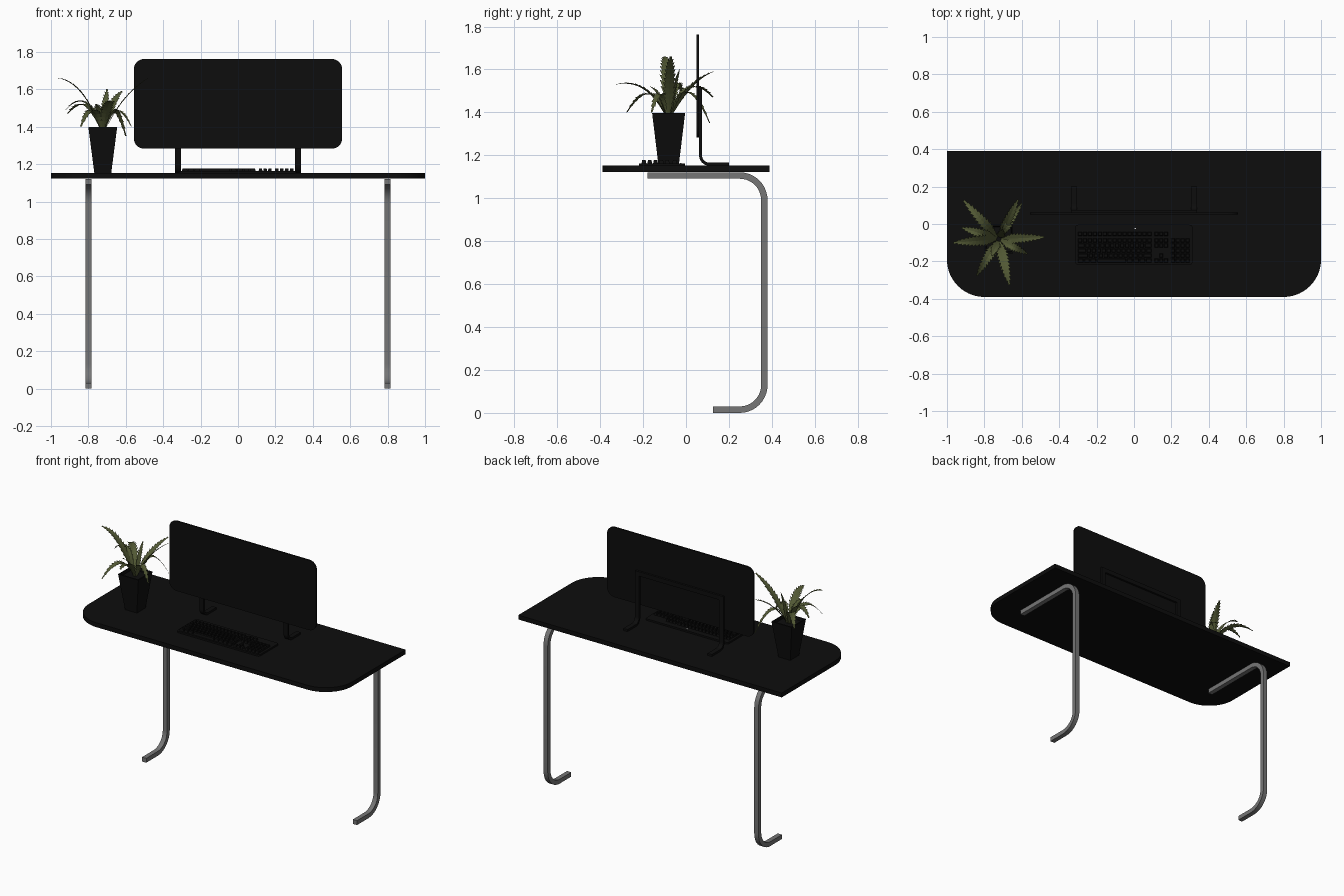
import bpy, bmesh, math
from mathutils import Vector

if "Cube" in bpy.data.objects:
    bpy.data.objects.remove(bpy.data.objects["Cube"])


def mat(name, rgb):
    m = bpy.data.materials.new(name)
    m.diffuse_color = (*rgb, 1)
    m.use_nodes = True
    m.node_tree.nodes["Principled BSDF"].inputs["Base Color"].default_value = m.diffuse_color
    return m


BLACK = mat("matte_black", (0.004, 0.004, 0.004))
STEEL = mat("grey_steel", (0.18, 0.18, 0.18))
GREEN = mat("leaf_green", (0.085, 0.1, 0.035))
LIGHT = mat("pale_light", (0.7, 0.7, 0.7))


def finish(bm, name, material, recalc=True):
    if recalc:
        bmesh.ops.recalc_face_normals(bm, faces=bm.faces)
    me = bpy.data.meshes.new(name)
    bm.to_mesh(me)
    bm.free()
    me.materials.append(material)
    ob = bpy.data.objects.new(name, me)
    bpy.context.collection.objects.link(ob)
    return ob


def smooth(ob):
    bpy.ops.object.select_all(action='DESELECT')
    ob.select_set(True)
    bpy.context.view_layer.objects.active = ob
    bpy.ops.object.shade_smooth_by_angle(angle=math.radians(30))


def prism(bm, pts, direction):
    """Extrude a closed outline of 3D points along a vector."""
    f = bm.faces.new([bm.verts.new(p) for p in pts])
    ret = bmesh.ops.extrude_face_region(bm, geom=[f])
    vs = [g for g in ret["geom"] if isinstance(g, bmesh.types.BMVert)]
    bmesh.ops.translate(bm, verts=vs, vec=direction)


def arc(cx, cy, r, a0, a1, n):
    return [(cx + r * math.cos(math.radians(a0 + (a1 - a0) * i / n)),
             cy + r * math.sin(math.radians(a0 + (a1 - a0) * i / n))) for i in range(n + 1)]


def round_rect(x0, x1, y0, y1, r, n=8):
    return (arc(x0 + r, y0 + r, r, 180, 270, n) + arc(x1 - r, y0 + r, r, 270, 360, n)
            + arc(x1 - r, y1 - r, r, 0, 90, n) + arc(x0 + r, y1 - r, r, 90, 180, n))


def frustum(bm, cx, cy, z0, z1, bx, by, tx, ty, bottom=True, top=True):
    """Tapered box given by bottom and top half sizes."""
    c = [(-1, -1), (1, -1), (1, 1), (-1, 1)]
    lo = [bm.verts.new((cx + i * bx, cy + j * by, z0)) for i, j in c]
    hi = [bm.verts.new((cx + i * tx, cy + j * ty, z1)) for i, j in c]
    for k in range(4):
        bm.faces.new((lo[k], lo[(k + 1) % 4], hi[(k + 1) % 4], hi[k]))
    if bottom:
        bm.faces.new(lo[::-1])
    if top:
        bm.faces.new(hi)


def bent_bar(name, path, thick, cx, width, material):
    """Rectangular bar bent along a (y, z) path."""
    bm = bmesh.new()
    rings = []
    for i, p in enumerate(path):
        a, b = path[max(i - 1, 0)], path[min(i + 1, len(path) - 1)]
        t = Vector((b[0] - a[0], b[1] - a[1])).normalized() * thick / 2
        rings.append([bm.verts.new((cx + sx * width / 2, p[0] - s * t.y, p[1] + s * t.x))
                      for sx, s in ((-1, -1), (1, -1), (1, 1), (-1, 1))])
    for r, q in zip(rings, rings[1:]):
        for k in range(4):
            bm.faces.new((r[k], r[(k + 1) % 4], q[(k + 1) % 4], q[k]))
    bm.faces.new(rings[0])
    bm.faces.new(rings[-1])
    smooth(finish(bm, name, material))


# Desk top, front corners rounded
bm = bmesh.new()
outline = (arc(-0.8, -0.19, 0.2, 180, 270, 14) + arc(0.8, -0.19, 0.2, 270, 360, 14)
           + [(1, 0.39), (-1, 0.39)])
prism(bm, [(x, y, 1.122) for x, y in outline], (0, 0, 0.03))
smooth(finish(bm, "desk_top", BLACK))

# C-shaped legs
leg = ([(-0.18, 1.106)] + arc(0.25, 0.991, 0.115, 90, 0, 10)
       + arc(0.25, 0.13, 0.115, 0, -90, 10) + [(0.125, 0.015)])
for side, x in (("left", -0.8), ("right", 0.8)):
    bent_bar(side + "_leg", leg, 0.03, x, 0.032, STEEL)

# Monitor panel
bm = bmesh.new()
prism(bm, [(x, 0.05, z) for x, z in round_rect(-0.557, 0.557, 1.283, 1.762, 0.055)],
      (0, 0.011, 0))
smooth(finish(bm, "monitor_panel", BLACK))

# Monitor stand: bent uprights with feet, joined by a top bar
foot = [(0.068, 1.515)] + arc(0.108, 1.199, 0.04, 180, 270, 8) + [(0.2, 1.159)]
for side, x in (("left", -0.32), ("right", 0.32)):
    bent_bar(side + "_stand", foot, 0.014, x, 0.032, BLACK)
bm = bmesh.new()
frustum(bm, 0, 0.068, 1.485, 1.515, 0.304, 0.007, 0.304, 0.007)
finish(bm, "stand_top_bar", BLACK)

# Keyboard base
bm = bmesh.new()
prism(bm, [(x, y, 1.151) for x, y in round_rect(-0.315, 0.313, -0.218, -0.004, 0.015, 4)],
      (0, 0, 0.012))
finish(bm, "keyboard_base", BLACK)

# Keys: main block, navigation block and number pad
bm = bmesh.new()


def key(x0, x1, row):
    y = -0.196 + row * 0.027 + (0.008 if row == 5 else 0)
    w = (x1 - x0) / 2
    frustum(bm, (x0 + x1) / 2, y, 1.16, 1.178, w - 0.002, 0.0115, w - 0.005, 0.008, bottom=False)


P = 0.0265
for row in range(1, 6):
    lead = {1: 2.2, 2: 1.8, 3: 1.5}.get(row, 1)
    x = -0.302
    key(x, x + lead * P, row)
    x += lead * P
    while x + 2 * P < 0.096:
        key(x, x + P, row)
        x += P
    key(x, 0.096, row)
bottom_row = [-0.302, -0.268, -0.235, -0.2, -0.04, -0.006, 0.028, 0.062, 0.096]
for a, b in zip(bottom_row, bottom_row[1:]):
    key(a, b, 0)
for row, cols in ((0, (0, 1, 2)), (1, (1,)), (3, (0, 1, 2)), (4, (0, 1, 2)), (5, (0, 1, 2))):
    for c in cols:
        key(0.108 + c * 0.025, 0.133 + c * 0.025, row)
for row in range(5):
    for c in range(4):
        key(0.194 + c * P, 0.194 + (c + 1) * P, row)
finish(bm, "keyboard_keys", BLACK)

# Small indicator on the keyboard
bm = bmesh.new()
frustum(bm, 0.008, -0.024, 1.162, 1.165, 0.004, 0.003, 0.004, 0.003)
finish(bm, "indicator_light", LIGHT)

# Tapered square pot: outer walls, rim, inner walls and soil
PX, PY = -0.723, -0.081
bm = bmesh.new()
frustum(bm, PX, PY, 1.151, 1.398, 0.045, 0.047, 0.077, 0.077, top=False)
frustum(bm, PX, PY, 1.398, 1.3981, 0.077, 0.077, 0.069, 0.069, bottom=False, top=False)
frustum(bm, PX, PY, 1.375, 1.3981, 0.066, 0.066, 0.069, 0.069, top=False)
bmesh.ops.remove_doubles(bm, verts=bm.verts, dist=0.0001)
finish(bm, "plant_pot", BLACK, recalc=False)
# (soil closes the pot)
bm = bmesh.new()
frustum(bm, PX, PY, 1.37, 1.38, 0.066, 0.066, 0.066, 0.066)
finish(bm, "soil", BLACK)

# Serrated fern leaves: tip x, y, z, height of the arch control, half width
LEAVES = [
    (-0.965, -0.10, 1.66, 1.64, 0.036), (-0.91, 0.125, 1.47, 1.60, 0.034),
    (-0.84, -0.275, 1.40, 1.58, 0.034), (-0.666, -0.325, 1.53, 1.56, 0.036),
    (-0.48, -0.07, 1.66, 1.57, 0.033), (-0.57, -0.16, 1.40, 1.58, 0.03),
    (-0.62, 0.13, 1.59, 1.54, 0.032), (-0.60, 0.11, 1.35, 1.62, 0.026),
    (-0.92, -0.02, 1.49, 1.62, 0.034), (-0.70, -0.03, 1.60, 1.50, 0.03),
    (-0.76, -0.17, 1.52, 1.50, 0.03),
]
TEETH = 13


def leaf(bm, tx, ty, tz, cz, w):
    tip = Vector((tx, ty, tz))
    out = Vector((tx - PX, ty - PY, 0))
    base = Vector((PX, PY, 1.375)) + out.normalized() * 0.01
    ctrl = Vector((PX, PY, cz)) + out * 0.42
    side = out.normalized().cross(Vector((0, 0, 1)))

    def at(t):
        return base * (1 - t) ** 2 + ctrl * 2 * t * (1 - t) + tip * t * t

    def half(t):
        return w * min(1, 0.2 + 2.6 * t) * (1 - t ** 3) ** 0.8

    mids = [bm.verts.new(at(i / TEETH)) for i in range(TEETH + 1)]
    drop = Vector((0, 0, 0.25))
    for s in (-1, 1):
        for i in range(TEETH):
            t0, t1 = i / TEETH, (i + 1) / TEETH
            edge = side * s + drop
            notch = bm.verts.new(at(t0) + edge * half(t0) * 0.62)
            point = bm.verts.new(at(t1) + edge * half((t0 + t1) / 2))
            f = [mids[i], notch, point, mids[i + 1]]
            bm.faces.new(f if s > 0 else f[::-1])


bm = bmesh.new()
for l in LEAVES:
    leaf(bm, *l)
finish(bm, "fern_leaves", GREEN, recalc=False)
